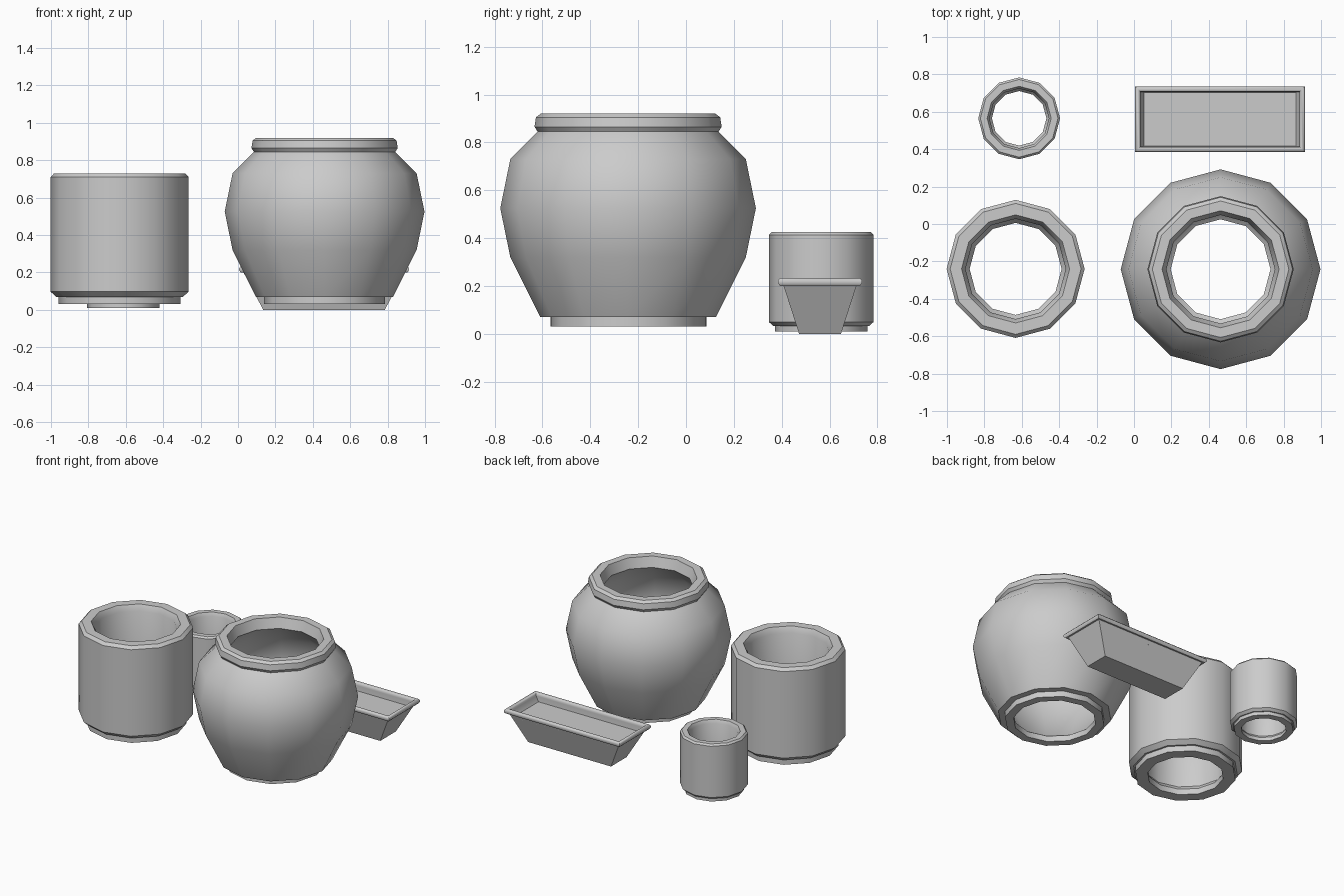
import bpy, bmesh
from math import cos, sin, pi, radians

if "Cube" in bpy.data.objects:
    bpy.data.objects.remove(bpy.data.objects["Cube"])


def skin(name, rings, loc, scale=1.0, closed=True, angle=35):
    """Bridge a stack of point rings; join last to first, or cap both ends."""
    bm = bmesh.new()
    vs = [[bm.verts.new(p) for p in ring] for ring in rings]
    n = len(vs[0])
    for k in range(len(vs) if closed else len(vs) - 1):
        a, b = vs[k], vs[(k + 1) % len(vs)]
        for i in range(n):
            j = (i + 1) % n
            bm.faces.new((a[i], a[j], b[j], b[i]))
    if not closed:
        bm.faces.new(vs[0])
        bm.faces.new(vs[-1])
    bmesh.ops.recalc_face_normals(bm, faces=bm.faces)
    me = bpy.data.meshes.new(name)
    bm.to_mesh(me)
    bm.free()
    ob = bpy.data.objects.new(name, me)
    bpy.context.collection.objects.link(ob)
    ob.location = loc
    ob.scale = (scale,) * 3
    bpy.ops.object.select_all(action='DESELECT')
    ob.select_set(True)
    bpy.context.view_layer.objects.active = ob
    bpy.ops.object.shade_smooth_by_angle(angle=radians(angle))
    return ob


def circle(r, z, n=12):
    return [(r * cos(2 * pi * i / n), r * sin(2 * pi * i / n), z) for i in range(n)]


def rect(hx, hy, z):
    return [(-hx, -hy, z), (hx, -hy, z), (hx, hy, z), (-hx, hy, z)]


# round-bellied pot: outside from foot to rim, then back down the inside
belly = [(0.323, 0.0), (0.323, 0.04), (0.367, 0.04), (0.492, 0.29), (0.534, 0.495),
         (0.492, 0.70), (0.378, 0.815), (0.391, 0.835), (0.385, 0.875), (0.365, 0.89),
         (0.313, 0.89), (0.29, 0.82), (0.43, 0.68), (0.475, 0.495), (0.43, 0.30),
         (0.31, 0.07), (0.267, 0.04), (0.267, 0.0)]
skin("round_pot", [circle(r, z) for r, z in belly], (0.463, -0.242, 0.03))

# straight pots, one shape at two sizes
straight = [(0.326, 0.0), (0.326, 0.04), (0.339, 0.04), (0.369, 0.067), (0.369, 0.68),
            (0.35, 0.70), (0.289, 0.70), (0.268, 0.66), (0.268, 0.07), (0.246, 0.04),
            (0.246, 0.0)]
rings = [circle(r, z) for r, z in straight]
skin("tall_pot", rings, (-0.633, -0.24, 0.03))
skin("small_pot", rings, (-0.614, 0.565, 0.01), 0.593)

# rectangular trough: tapered sides, rolled rim, shallow inner floor
rim = [(0.44 + 0.015 * cos(a), 0.161 + 0.015 * cos(a), 0.217 + 0.0175 * sin(a))
       for a in [radians(-67.5 + 45 * i) for i in range(7)]]
trough = [(0.325, 0.0875, 0.0), (0.432, 0.153, 0.203)] + rim + [(0.406, 0.144, 0.175)]
skin("trough", [rect(*p) for p in trough], (0.46, 0.56, 0.0), closed=False, angle=50)
